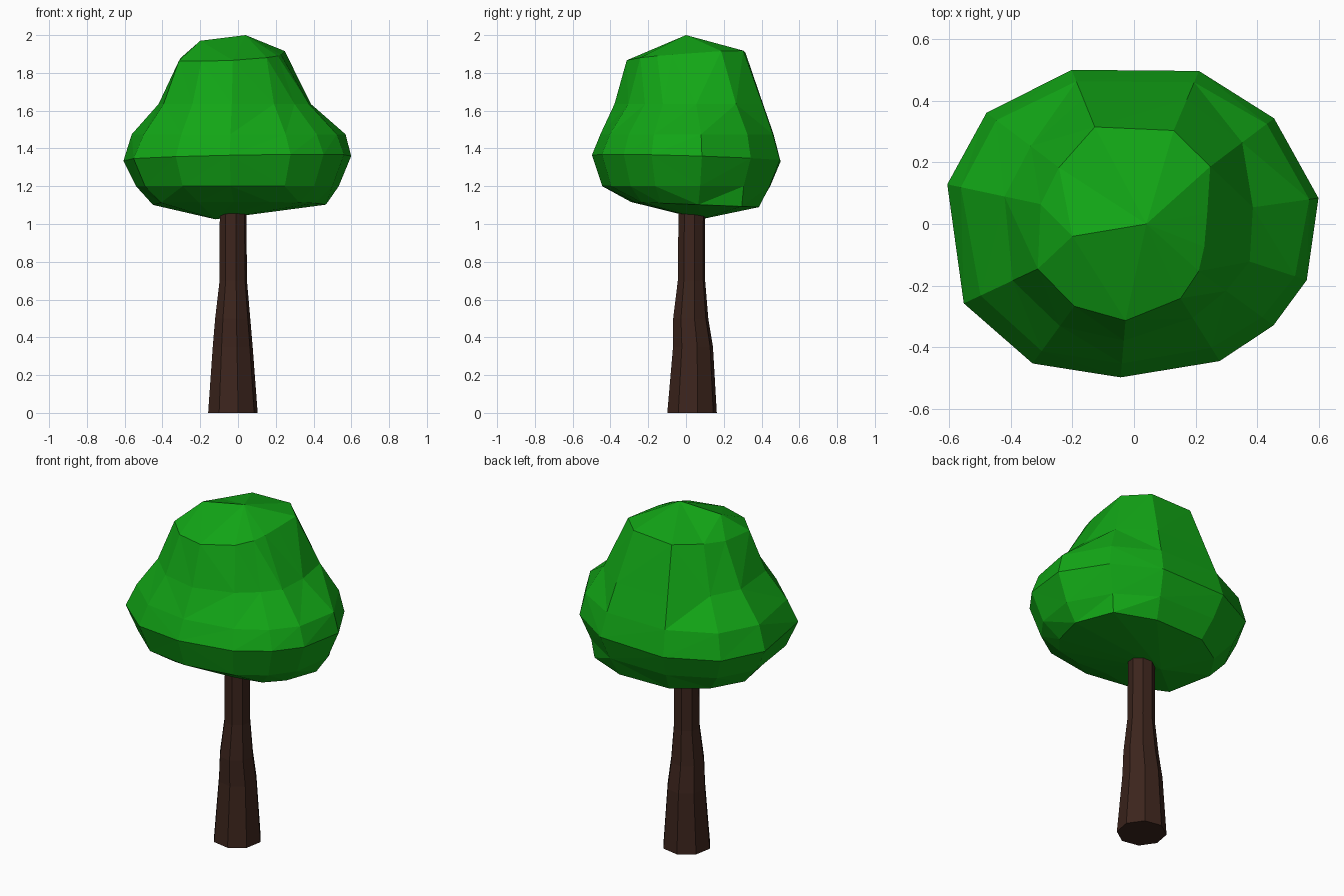
import bpy, bmesh
from math import cos, sin, radians

if "Cube" in bpy.data.objects:
    bpy.data.objects.remove(bpy.data.objects["Cube"])


def material(name, rgb):
    m = bpy.data.materials.new(name)
    m.diffuse_color = (*rgb, 1)
    m.use_nodes = True
    m.node_tree.nodes["Principled BSDF"].inputs["Base Color"].default_value = m.diffuse_color
    return m


def loft(name, rings, mat):
    """Skin a stack of equal-length point rings, cap both ends, flat facets."""
    bm = bmesh.new()
    loops = [[bm.verts.new(p) for p in ring] for ring in rings]
    n = len(loops[0])
    for a, b in zip(loops, loops[1:]):
        for i in range(n):
            j = (i + 1) % n
            bm.faces.new((a[i], a[j], b[j], b[i]))
    bm.faces.new(loops[0][::-1])
    bm.faces.new(loops[-1])
    bmesh.ops.remove_doubles(bm, verts=bm.verts, dist=0.0005)
    bmesh.ops.triangulate(bm, faces=bm.faces)
    bmesh.ops.recalc_face_normals(bm, faces=bm.faces)
    me = bpy.data.meshes.new(name)
    bm.to_mesh(me)
    bm.free()
    me.materials.append(mat)
    ob = bpy.data.objects.new(name, me)
    bpy.context.collection.objects.link(ob)
    return ob


# Crown: faceted rings sharing one set of irregular directions
angles = [8, 37, 67, 112, 143, 168, 205, 234, 265, 302, 324, 342]


def crown_ring(z, radii, tilt_x=0.0, tilt_y=0.0):
    pts = []
    for a, r in zip(angles, radii):
        x, y = r * cos(radians(a)), r * sin(radians(a))
        pts.append((x, y, z + tilt_x * x + tilt_y * y))
    return pts


belly = [.605, .57, .54, .54, .60, .62, .61, .56, .50, .525, .56, .59]
ridge_right, ridge_left = (0.04, 0.0, 2.0), (-0.2, -0.04, 1.97)
crown = [
    [(-0.12, 0.08, 1.025)] * 12,
    crown_ring(1.105, [.47, .49, .42, .41, .43, .46, .45, .36, .26, .32, .40, .43], 0, -0.04),
    crown_ring(1.20, [r * 0.89 for r in belly]),
    crown_ring(1.35, belly, 0.02, -0.03),
    crown_ring(1.475, [.575, .54, .50, .50, .56, .575, .55, .51, .455, .475, .515, .55]),
    crown_ring(1.635, [.39, .44, .44, .44, .42, .43, .435, .41, .38, .36, .37, .395]),
    crown_ring(1.89, [.24, .31, .33, .34, .305, .31, .345, .33, .315, .285, .26, .24], 0.05, 0.07),
    [ridge_left if 140 < a < 240 else ridge_right for a in angles],
]
loft("leaf_crown", crown, material("leaves", (0.006, 0.38, 0.008)))

# Trunk: eight-sided, flared at the foot (height, centre x, centre y, radius)
profile = [(0.0, -.027, .032, .134), (0.35, -.028, .037, .108),
           (0.5, -.028, .025, .095), (0.7, -.025, .029, .074),
           (1.09, -.026, .031, .072)]
trunk = [[(cx + r * cos(radians(45 * i + 12)), cy + r * sin(radians(45 * i + 12)), z)
          for i in range(8)] for z, cx, cy, r in profile]
loft("trunk", trunk, material("bark", (0.045, 0.018, 0.012)))
